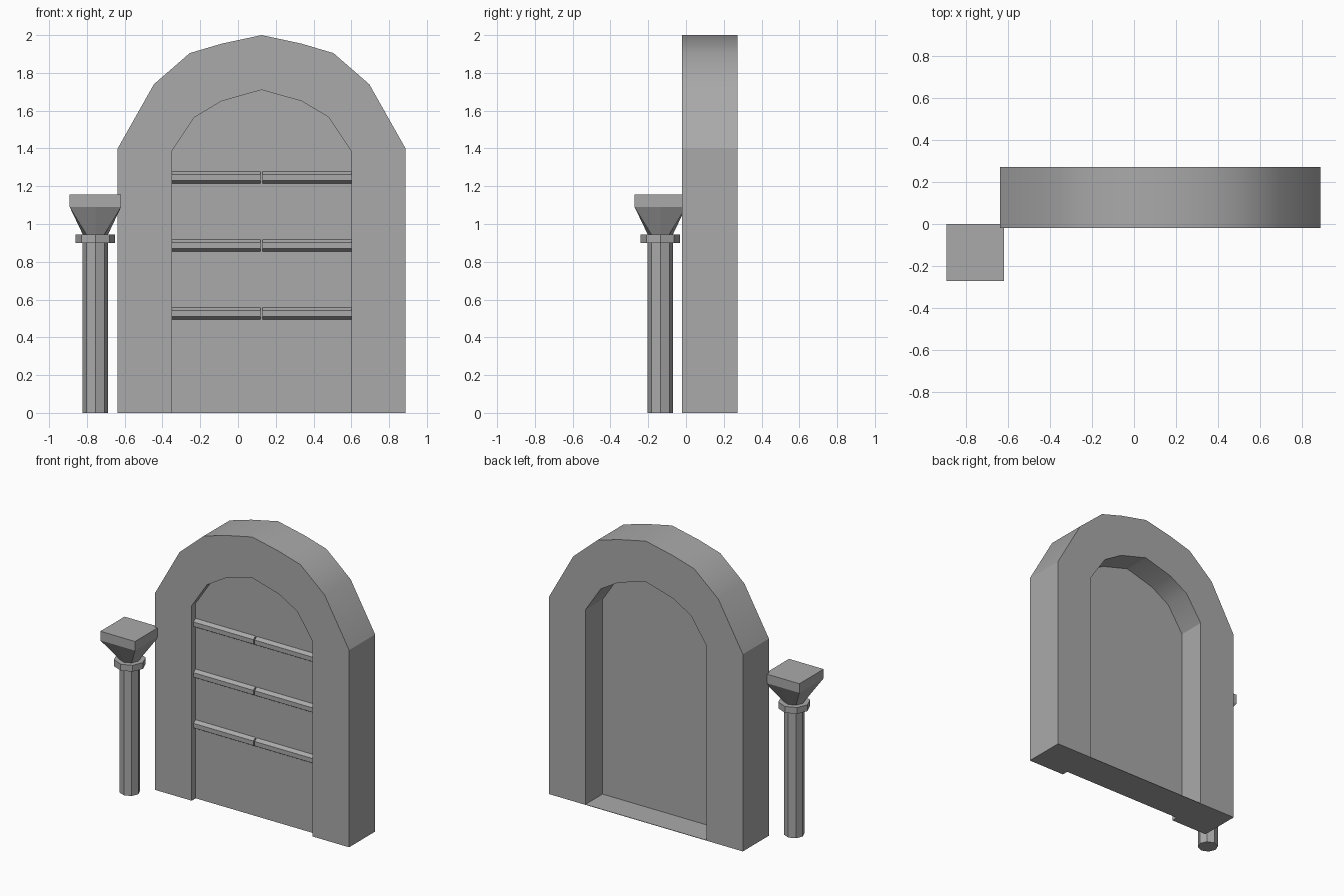
import bpy, bmesh, math

cube = bpy.data.objects.get("Cube")
if cube:
    bpy.data.objects.remove(cube, do_unlink=True)

STONE = bpy.data.materials.new("grey stone")
GREY = (0.4, 0.4, 0.4, 1.0)
STONE.use_nodes = True
STONE.diffuse_color = GREY
STONE.node_tree.nodes["Principled BSDF"].inputs["Base Color"].default_value = GREY


def finish(name, bm, smooth=False):
    """Turn a bmesh into a named object."""
    bmesh.ops.recalc_face_normals(bm, faces=bm.faces)
    mesh = bpy.data.meshes.new(name)
    bm.to_mesh(mesh)
    bm.free()
    mesh.materials.append(STONE)
    obj = bpy.data.objects.new(name, mesh)
    bpy.context.collection.objects.link(obj)
    if smooth:
        bpy.ops.object.select_all(action='DESELECT')
        obj.select_set(True)
        bpy.context.view_layer.objects.active = obj
        bpy.ops.object.shade_smooth_by_angle(angle=math.radians(28))
    return obj


def extrude(name, points, offset, smooth=False):
    """Extrude a flat outline of 3D points along an offset."""
    bm = bmesh.new()
    face = bm.faces.new([bm.verts.new(p) for p in points])
    result = bmesh.ops.extrude_face_region(bm, geom=[face], use_keep_orig=True)
    verts = [g for g in result["geom"] if isinstance(g, bmesh.types.BMVert)]
    bmesh.ops.translate(bm, verts=verts, vec=offset)
    return finish(name, bm, smooth)


def loft(name, rings):
    """Join rings of equal point count and cap both ends."""
    bm = bmesh.new()
    loops = [[bm.verts.new(p) for p in ring] for ring in rings]
    n = len(loops[0])
    for a, b in zip(loops, loops[1:]):
        for i in range(n):
            j = (i + 1) % n
            bm.faces.new((a[i], a[j], b[j], b[i]))
    bm.faces.new(loops[0])
    bm.faces.new(loops[-1])
    return finish(name, bm)


# Doorway: half outlines (distance from the centre line, height), mirrored
CX = 0.125
FRONT, BACK = -0.02, 0.272
PANEL_FRONT, PANEL_BACK = 0.025, 0.08
OUTER = [(0.762, 0), (0.762, 1.40), (0.57, 1.74), (0.38, 1.905), (0.21, 1.955), (0, 2.0)]
INNER = [(0.475, 0), (0.475, 1.385), (0.355, 1.565), (0.213, 1.65), (0, 1.71)]


def arch(half, y):
    left = [(CX - d, y, z) for d, z in half]
    right = [(CX + d, y, z) for d, z in reversed(half[:-1])]
    return left + right


extrude("arch_frame", arch(OUTER, FRONT) + arch(INNER, FRONT)[::-1],
        (0, BACK - FRONT, 0), True)
extrude("door_panel", arch(INNER, PANEL_FRONT), (0, PANEL_BACK - PANEL_FRONT, 0))

# Thin threshold closing the floor of the rear recess
extrude("threshold", [(CX - 0.475, PANEL_BACK, 0), (CX + 0.475, PANEL_BACK, 0),
                      (CX + 0.475, BACK, 0), (CX - 0.475, BACK, 0)], (0, 0, 0.003))

# Chamfered door bars: three rows, two halves with a narrow gap
for row, z in enumerate((0.495, 0.855, 1.215)):
    section = [(PANEL_FRONT + 0.005, z), (PANEL_FRONT, z), (0.0, z + 0.015),
               (0.0, z + 0.047), (PANEL_FRONT, z + 0.063), (PANEL_FRONT + 0.005, z + 0.063)]
    for side, x0 in (("right", CX - 0.475), ("left", CX + 0.005)):
        extrude(f"door_bar_{side}_{row + 1}", [(x0, y, h) for y, h in section], (0.47, 0, 0))

# Lamp post: octagonal column and collar, then a head flaring to a square
PX, PY = -0.755, -0.136


def octagon(r, z):
    return [(PX + r * math.cos(i * math.pi / 4), PY + r * math.sin(i * math.pi / 4), z)
            for i in range(8)]


def square(h, z):
    steps = [(1, 0), (1, 1), (0, 1), (-1, 1), (-1, 0), (-1, -1), (0, -1), (1, -1)]
    return [(PX + h * sx, PY + h * sy, z) for sx, sy in steps]


loft("post_column", [octagon(0.067, 0), octagon(0.067, 0.90)])
loft("post_collar", [octagon(0.104, 0.90), octagon(0.104, 0.945)])
loft("post_head", [octagon(0.067, 0.945), square(0.136, 1.09), square(0.136, 1.155)])
